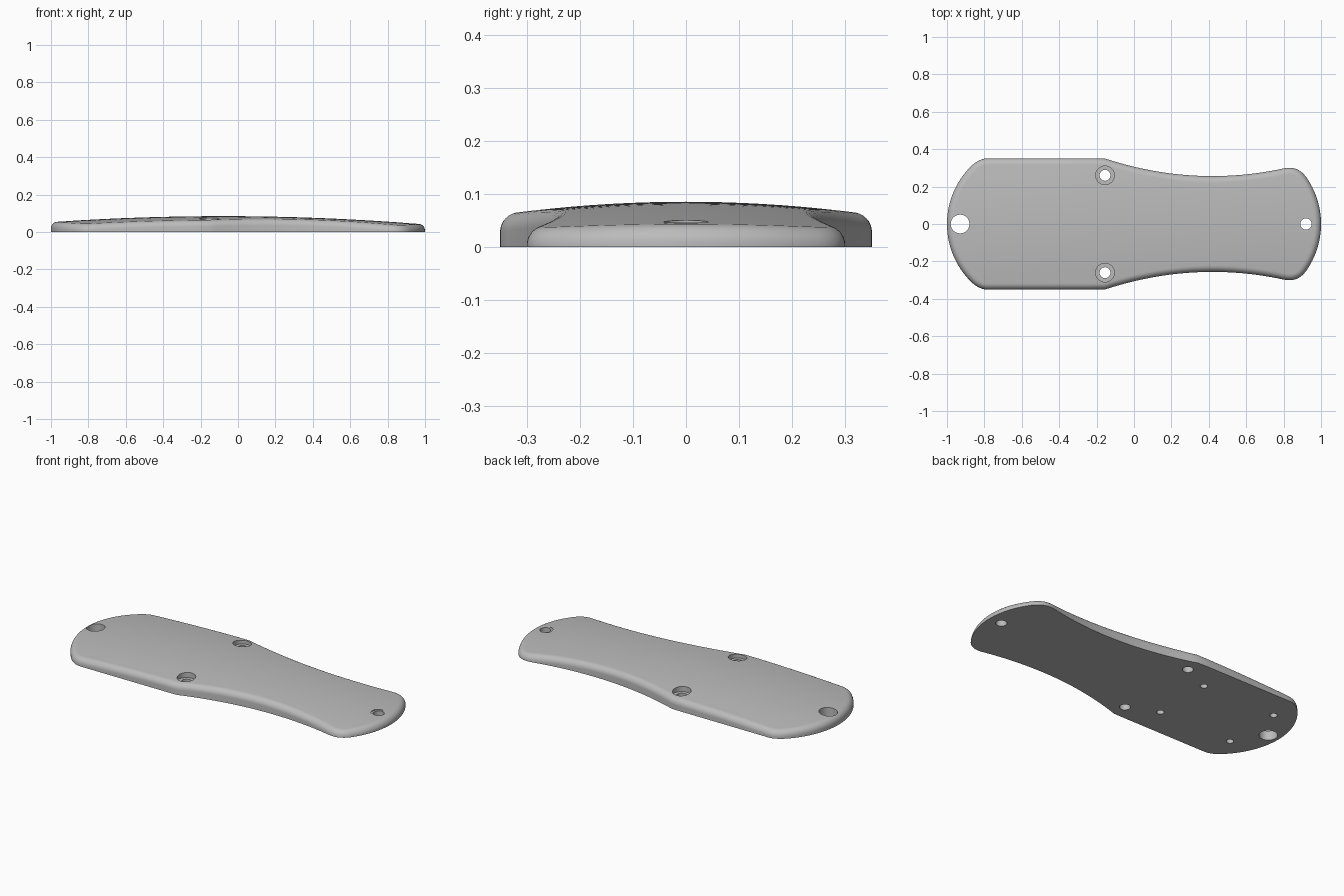
import bpy, bmesh, math
from mathutils import Vector

old = bpy.data.objects.get("Cube")
if old:
    bpy.data.objects.remove(old, do_unlink=True)

grey = bpy.data.materials.new("satin grey")
grey.use_nodes = True
colour = (0.5, 0.5, 0.5, 1)
grey.diffuse_color = colour
grey.node_tree.nodes["Principled BSDF"].inputs["Base Color"].default_value = colour

END_R = 0.435      # radius of both rounded ends
WAIST_R = 1.76     # radius of the concave waist
FILLET = 0.036     # rounding of the top edge


def end_arc(y_max, side, n=14):
    out = []
    for i in range(n + 1):
        y = y_max * i / n
        out.append(Vector((side * (1 - END_R + math.sqrt(END_R**2 - y * y)), y)))
    return out


def corner(a, c, b, n=10):
    a, c, b = Vector(a), Vector(c), Vector(b)
    return [a * (1 - t)**2 + c * 2 * t * (1 - t) + b * t * t
            for t in (i / n for i in range(1, n))]


def waist(x):
    return Vector((x, 0.256 + (x - 0.42)**2 / (2 * WAIST_R)))


def crown(x, y):
    return 0.085 - 0.038 * (x + 0.08)**2 - 0.2 * y * y


# Upper half of the outline, from the +x tip round to the -x tip
half = end_arc(0.25, 1)
half += corner(half[-1], (0.877, 0.3136), waist(0.8))
half += [waist(0.8 - 0.955 * i / 24) for i in range(25)]
half += [Vector((-0.155 - 0.625 * i / 8, 0.351)) for i in range(1, 9)]
left = end_arc(0.31, -1)
half += corner(half[-1], (-0.827, 0.351), left[-1])
half += left[::-1]


def inset(d):
    flip = lambda p: Vector((p.x, -p.y))
    pts = [flip(half[1])] + half + [flip(half[-2])]
    out = []
    for a, p, b in zip(pts, pts[1:], pts[2:]):
        t = ((p - a).normalized() + (b - p).normalized()).normalized()
        out.append(p + Vector((-t.y, t.x)) * d)
    return out


def make_plate():
    bm = bmesh.new()
    inner = inset(FILLET)
    top = [crown(p.x, p.y) for p in inner]

    # Outer wall and rounded edge as stacked closed rings
    def ring(pts, zs):
        up = [bm.verts.new((p.x, p.y, z)) for p, z in zip(pts, zs)]
        down = [bm.verts.new((p.x, -p.y, z)) for p, z in zip(pts[1:-1], zs[1:-1])]
        return up + down[::-1]

    rings = [ring(half, [0] * len(half))]
    steps = 8
    for i in range(steps + 1):
        t = math.pi / 2 * i / steps
        rings.append(ring(inset(FILLET * (1 - math.cos(t))),
                          [z - FILLET * (1 - math.sin(t)) for z in top]))
    for lo, hi in zip(rings, rings[1:]):
        for i in range(len(lo)):
            j = (i + 1) % len(lo)
            bm.faces.new((lo[i], lo[j], hi[j], hi[i]))
    bm.faces.new(rings[0][::-1])

    # Crowned top as rows running from edge to edge
    cols = 16
    rows = []
    for p in inner:
        ys = [p.y * (1 - 2 * k / cols) for k in range(cols + 1)]
        rows.append([bm.verts.new((p.x, y, crown(p.x, y))) for y in ys])
    for a, b in zip(rows, rows[1:]):
        for k in range(cols):
            bm.faces.new((a[k], b[k], b[k + 1], a[k + 1]))
    bmesh.ops.remove_doubles(bm, verts=bm.verts, dist=1e-5)
    bmesh.ops.recalc_face_normals(bm, faces=bm.faces)
    return to_object(bm, "handle_scale")


def to_object(bm, name):
    mesh = bpy.data.meshes.new(name)
    bm.to_mesh(mesh)
    bm.free()
    mesh.materials.append(grey)
    obj = bpy.data.objects.new(name, mesh)
    bpy.context.collection.objects.link(obj)
    return obj


def drill(bm, x, y, profile, n=40):
    """Stepped round cutter; profile lists (radius, height) upward."""
    rings = [[bm.verts.new((x + r * math.cos(math.tau * i / n),
                            y + r * math.sin(math.tau * i / n), z))
              for i in range(n)] for r, z in profile]
    for lo, hi in zip(rings, rings[1:]):
        for i in range(n):
            j = (i + 1) % n
            bm.faces.new((lo[i], lo[j], hi[j], hi[i]))
    bm.faces.new(rings[0][::-1])
    bm.faces.new(rings[-1])


plate = make_plate()

# Holes: lanyard hole, end screw, two side screws, four blind pin holes
bm = bmesh.new()
drill(bm, -0.93, 0, [(0.05, -0.1), (0.05, 0.2)])
drill(bm, 0.92, 0, [(0.03, -0.1), (0.03, 0.0455), (0.042, 0.0455), (0.042, 0.2)])
for s in (-1, 1):
    drill(bm, -0.155, s * 0.26, [(0.029, -0.1), (0.029, 0.045), (0.05, 0.045), (0.05, 0.2)])
    for x in (-0.333, -0.816):
        drill(bm, x, s * 0.18, [(0.02, -0.1), (0.02, 0.03)])
cutter = to_object(bm, "hole_cutter")
cutter.hide_render = True

mod = plate.modifiers.new("holes", "BOOLEAN")
mod.operation = "DIFFERENCE"
mod.solver = "EXACT"
mod.object = cutter
bpy.ops.object.select_all(action="DESELECT")
bpy.context.view_layer.objects.active = plate
plate.select_set(True)
bpy.ops.object.modifier_apply(modifier=mod.name)
bpy.data.objects.remove(cutter, do_unlink=True)
bpy.ops.object.shade_smooth_by_angle(angle=math.radians(30))
